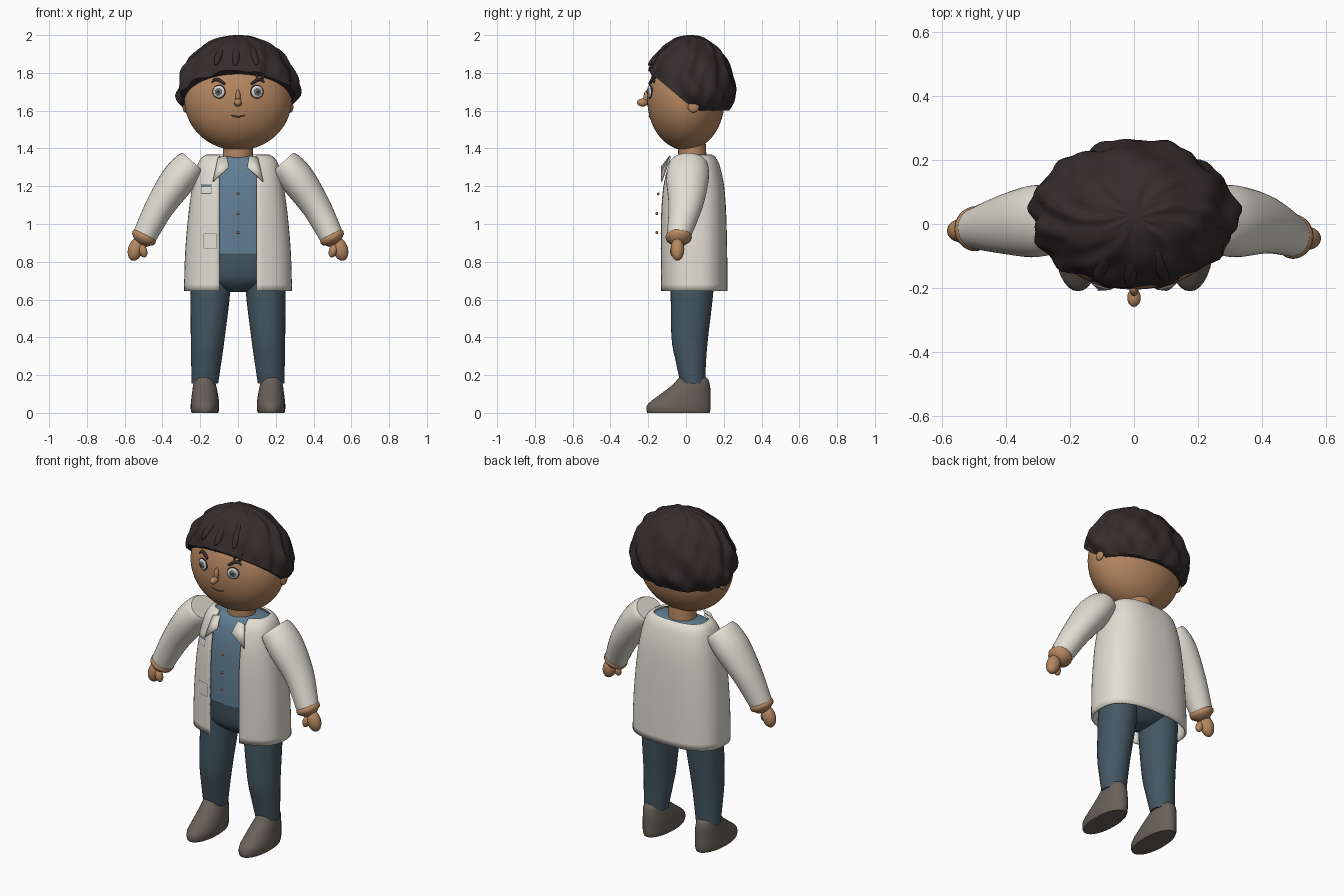
import bpy, bmesh, math
from mathutils import Vector, Matrix

if "Cube" in bpy.data.objects:
    bpy.data.objects.remove(bpy.data.objects["Cube"])


def material(name, r, g, b):
    m = bpy.data.materials.new(name)
    m.diffuse_color = (r, g, b, 1)
    m.use_nodes = True
    m.node_tree.nodes["Principled BSDF"].inputs["Base Color"].default_value = m.diffuse_color
    return m


SKIN = material("skin", .47, .245, .12)
HAIR = material("dark_hair", .036, .026, .027)
COAT = material("off_white_cloth", .76, .73, .65)
SHIRT = material("blue_cloth", .12, .21, .295)
TROUSER = material("dark_blue_cloth", .058, .096, .125)
SHOE = material("grey_brown_leather", .14, .12, .1)
EYE = material("eye_white", .66, .68, .68)
IRIS = material("grey_iris", .16, .17, .17)
BUTTON = material("copper", .35, .16, .08)
LIP = material("lip_brown", .17, .07, .04)


def finish(name, bm, mat, angle=45):
    bmesh.ops.recalc_face_normals(bm, faces=bm.faces)
    me = bpy.data.meshes.new(name)
    bm.to_mesh(me)
    bm.free()
    ob = bpy.data.objects.new(name, me)
    bpy.context.collection.objects.link(ob)
    me.materials.append(mat)
    bpy.ops.object.select_all(action='DESELECT')
    ob.select_set(True)
    bpy.context.view_layer.objects.active = ob
    bpy.ops.object.shade_smooth_by_angle(angle=math.radians(angle))
    return ob


def dense(rows, k=4):
    """Catmull-Rom interpolation of section rows."""
    out = []
    for i in range(len(rows) - 1):
        a, b, c, d = (rows[max(0, min(len(rows) - 1, i + j))] for j in (-1, 0, 1, 2))
        for s in range(k):
            t = s / k
            out.append([.5 * (2*q + (r-p)*t + (2*p-5*q+4*r-w)*t*t + (3*q-p-3*r+w)*t**3)
                        for p, q, r, w in zip(a, b, c, d)])
    return out + [list(rows[-1])]


def ring(c, u, v, n=2.0, seg=32, t0=0.0, t1=2*math.pi, closed=True):
    """Superellipse section; angle 0 lies at -v, growing towards +u."""
    pts = []
    for i in range(seg):
        t = t0 + (t1 - t0) * i / (seg if closed else seg - 1)
        s, k = math.sin(t), math.cos(t)
        pts.append(c + u * math.copysign(abs(s)**(2/n), s) - v * math.copysign(abs(k)**(2/n), k))
    return pts


def loft(name, rings, mat, closed=True, angle=45):
    bm = bmesh.new()
    vs = [[bm.verts.new(p) for p in r] for r in rings]
    m = len(vs[0])
    for a, b in zip(vs, vs[1:]):
        for i in range(m if closed else m - 1):
            j = (i + 1) % m
            bm.faces.new((a[i], a[j], b[j], b[i]))
    if closed:
        bm.faces.new(vs[0])
        bm.faces.new(vs[-1])
    return finish(name, bm, mat, angle)


def column(name, rows, mat, n=2.0, k=4):
    """Loft of level sections given as (z, cx, cy, rx, ry)."""
    return loft(name, [ring(Vector((x, y, z)), Vector((rx, 0, 0)), Vector((0, ry, 0)), n)
                       for z, x, y, rx, ry in dense(rows, k)], mat)


def ball(name, loc, size, mat, rot=(0, 0, 0), seg=24):
    bm = bmesh.new()
    bmesh.ops.create_uvsphere(bm, u_segments=seg, v_segments=seg // 2 + 2, radius=1)
    r = Matrix.Rotation(rot[2], 4, 'Z') @ Matrix.Rotation(rot[1], 4, 'Y') @ Matrix.Rotation(rot[0], 4, 'X')
    bmesh.ops.transform(bm, verts=bm.verts, matrix=Matrix.Translation(loc) @ r @ Matrix.Diagonal((*size, 1)))
    return finish(name, bm, mat, 60)


def tube(name, pts, radii, mat):
    cu = bpy.data.curves.new(name, 'CURVE')
    cu.dimensions, cu.bevel_depth, cu.bevel_resolution, cu.use_fill_caps = '3D', 1, 2, True
    sp = cu.splines.new('POLY')
    sp.points.add(len(pts) - 1)
    for p, co, r in zip(sp.points, pts, radii):
        p.co, p.radius = (*co, 1), r
    cu.materials.append(mat)
    bpy.context.collection.objects.link(bpy.data.objects.new(name, cu))


# Head, neck and face
def face_y(x, z):
    return -.205 * math.sqrt(max(0, 1 - (x / .285)**2 - ((z - 1.66) / .27)**2))


ball("head", (0, 0, 1.66), (.285, .205, .27), SKIN, seg=48)
column("neck", [(1.33, 0, .035, .08, .075), (1.45, 0, .03, .078, .073)], SKIN)
ball("nose_tip", (0, -.23, 1.643), (.021, .029, .021), SKIN)
ball("nose_bridge", (0, -.203, 1.67), (.014, .022, .04), SKIN)
tube("mouth", [(x, face_y(x, 1.568) - .001, 1.568 + 5 * x * x) for x in (-.042, -.02, 0, .02, .042)],
     [.002, .004, .004, .004, .002], LIP)
for s in (-1, 1):
    a = s * .3
    out = Vector((math.sin(a), -math.cos(a), 0))
    base = Vector((s * .1, face_y(.1, 1.7), 1.7))
    for nm, d, r, t, mat in (("eye_rim", .001, .036, .01, HAIR), ("eye_white", .004, .032, .01, EYE),
                             ("iris", .011, .02, .006, IRIS), ("pupil", .014, .01, .005, HAIR)):
        ball(nm, base + out * d, (r, t, r), mat, (0, 0, a))
    ball("glint", base + out * .018 + Vector((-.005, 0, .007)), (.004, .003, .004), EYE, seg=10)
    tube("eyebrow", [(s * x, face_y(x, z) - .004, z) for x, z in
                     ((.14, 1.75), (.122, 1.766), (.1, 1.762), (.07, 1.741))], [.004, .009, .01, .007], HAIR)
    ball("ear", (s * .279, .04, 1.62), (.014, .03, .03), SKIN)

# Hair cap: rippled dome tucked in at the nape and cut along the hairline
bm = bmesh.new()
bmesh.ops.create_uvsphere(bm, u_segments=96, v_segments=48, radius=1)
for v in bm.verts:
    az, el = math.atan2(v.co.y, v.co.x), math.asin(max(-1, min(1, v.co.z)))
    fade = math.cos(el)
    w = 1 + fade * (.03 * math.sin(11 * az + 2.5 * math.sin(4 * el))
                    + .024 * math.sin(5 * az + 9 * el) + .016 * math.sin(17 * az - 8 * el))
    z = v.co.z * .32 * (1 + (w - 1) * .6) + 1.68
    tuck = 1 - .13 * max(0, min(1.3, (1.69 - z) / .09)) ** 1.5
    v.co = Vector((v.co.x * .32 * w * tuck, v.co.y * .24 * w * tuck + .022, z))
for co, no in (((0, 0, 1.6), (0, 0, 1)), ((0, 0, 1.6425), (0, .85, 1))):
    cut = bmesh.ops.bisect_plane(bm, geom=bm.verts[:] + bm.edges[:] + bm.faces[:], plane_co=co,
                                 plane_no=no, clear_inner=True)["geom_cut"]
    bmesh.ops.holes_fill(bm, edges=[e for e in cut if isinstance(e, bmesh.types.BMEdge)], sides=0)
finish("hair", bm, HAIR, 50)
for x, y, z, l, tilt in ((-.1, -.128, 1.895, .075, -.35), (-.01, -.143, 1.895, .08, -.08), (.085, -.132, 1.895, .075, .3)):
    ball("hair_lock", (x, y, z), (.02, .018, l), HAIR, (-.8, 0, tilt))
for x, z in ((-.024, 1.825), (.1, 1.808), (.13, 1.8)):
    ball("hair_strand", (x, face_y(x, z) - .012, z), (.011, .012, .035), HAIR, (-.25, 0, 0))

# Coat: open-fronted shell, rows are (z, rx, ry, cy)
rows = dense([(.645, .28, .172, .042), (.85, .274, .172, .04), (1.05, .257, .169, .038), (1.2, .236, .158, .038),
              (1.3, .213, .135, .04), (1.345, .19, .112, .043), (1.362, .162, .09, .045)])
N = 2.6


def coat_y(x, z):
    a, b = min(zip(rows, rows[1:]), key=lambda p: abs((p[0][0] + p[1][0]) / 2 - z))
    f = (z - a[0]) / (b[0] - a[0])
    rx, ry, cy = (a[i] + (b[i] - a[i]) * f for i in (1, 2, 3))
    return cy - ry * (1 - min(1, abs(x) / rx)**N)**(1 / N)


shell = []
for z, rx, ry, cy in rows:
    t = math.asin((.098 / rx)**(N / 2))
    shell.append(ring(Vector((0, cy, z)), Vector((rx, 0, 0)), Vector((0, ry, 0)), N, 57, t, 2*math.pi - t, False))
coat = loft("coat", shell, COAT, closed=False)
mod = coat.modifiers.new("cloth", 'SOLIDIFY')
mod.thickness, mod.offset = .012, 0

# Shirt, waist and buttons
column("shirt", [(z - .005, 0, cy, rx - .016, ry - .014) for z, rx, ry, cy in rows if z > .8], SHIRT, N, 1)
column("trouser_waist", [(.64, 0, .03, .05, .05), (.665, 0, .03, .13, .09), (.72, 0, .032, .205, .13),
                         (.85, 0, .035, .245, .148)], TROUSER, 2.4)
for z in (1.16, 1.055, .955):
    ball("button", (0, -.147 if z > 1.1 else -.155, z), (.008, .007, .008), BUTTON, seg=12)

# Collar flaps
for s in (-1, 1):
    bm = bmesh.new()
    bm.faces.new([bm.verts.new((s * x, y, z)) for x, y, z in
                  ((.06, -.085, 1.36), (.105, -.085, 1.35), (.133, -.13, 1.225), (.048, -.13, 1.3))])
    ob = finish("collar_flap", bm, COAT)
    mod = ob.modifiers.new("cloth", 'SOLIDIFY')
    mod.thickness, mod.offset = .008, 0


# Pocket outlines laid on the coat
def strip(name, x0, x1, z0, z1, mat):
    bm = bmesh.new()
    g = [[bm.verts.new((x, coat_y(x, z) - .01, z)) for x in (x0 + (x1 - x0) * i / 6 for i in range(7))]
         for z in (z0 + (z1 - z0) * i / 4 for i in range(5))]
    for a, b in zip(g, g[1:]):
        for i in range(6):
            bm.faces.new((a[i], a[i+1], b[i+1], b[i]))
    finish(name, bm, mat)


for x0, x1, z0, z1 in ((-.197, -.14, 1.16, 1.212), (-.182, -.11, .87, .95)):
    e = .003
    for nm, b in (("left", (x0, x0+e, z0, z1)), ("right", (x1-e, x1, z0, z1)),
                  ("bottom", (x0, x1, z0, z0+e)), ("top", (x0, x1, z1-e, z1))):
        strip("pocket_edge_" + nm, *b, IRIS)
strip("pocket_trim", -.194, -.143, 1.197, 1.207, SHIRT)

Y = Vector((0, 1, 0))
for s in (-1, 1):
    # Sleeve along a bent path: x, y, z, radius across, radius in depth
    dy = -.012 * s
    path = dense([(.238, .012, 1.328, .072, .092), (.258, .012, 1.305, .086, .106), (.32, .008, 1.23, .092, .112),
                  (.415, -.002, 1.09, .077, .09), (.495, -.026 + dy, .935, .064, .064)])

    def section(p, d, ru, rv):
        d = d.normalized()
        u = Vector((d.z, 0, -d.x)).normalized()
        return [Vector((s * q.x, q.y, q.z)) for q in ring(p, u * ru, Y * rv)]

    pts = [Vector(p[:3]) for p in path]
    loft("sleeve", [section(p, pts[min(i+1, len(pts)-1)] - pts[max(i-1, 0)], r[3], r[4])
                    for i, (p, r) in enumerate(zip(pts, path))], COAT)
    # Wrist cuff and hand
    d = Vector((.46, 0, -.89))
    wrist = Vector((.495, -.027 + dy, .935))
    loft("wrist_cuff", [section(wrist + d * t, d, r, r + .002) for t, r in
                        ((-.012, .057), (-.008, .064), (.006, .068), (.02, .064), (.032, .048), (.045, .035))], SKIN, angle=60)
    ball("hand", (s * .542, -.033 + dy, .866), (.04, .036, .062), SKIN, (0, -s * .3, 0))
    ball("thumb", (s * .503, -.05 + dy, .858), (.022, .022, .036), SKIN, (0, s * .3, 0))
    # Leg and shoe
    column("trouser_leg", [(.78, s*.145, .032, .1, .113), (.645, s*.146, .032, .105, .113), (.4, s*.16, .02, .09, .097),
                           (.27, s*.168, .026, .08, .08), (.155, s*.175, .036, .07, .065)], TROUSER)
    column("shoe", [(0, s*.175, -.04, .07, .165), (.02, s*.175, -.04, .075, .17), (.05, s*.175, -.034, .075, .165),
                    (.1, s*.175, -.002, .069, .132), (.15, s*.177, .028, .06, .098), (.185, s*.178, .036, .05, .075),
                    (.203, s*.178, .024, .03, .04)], SHOE, 2.1)
